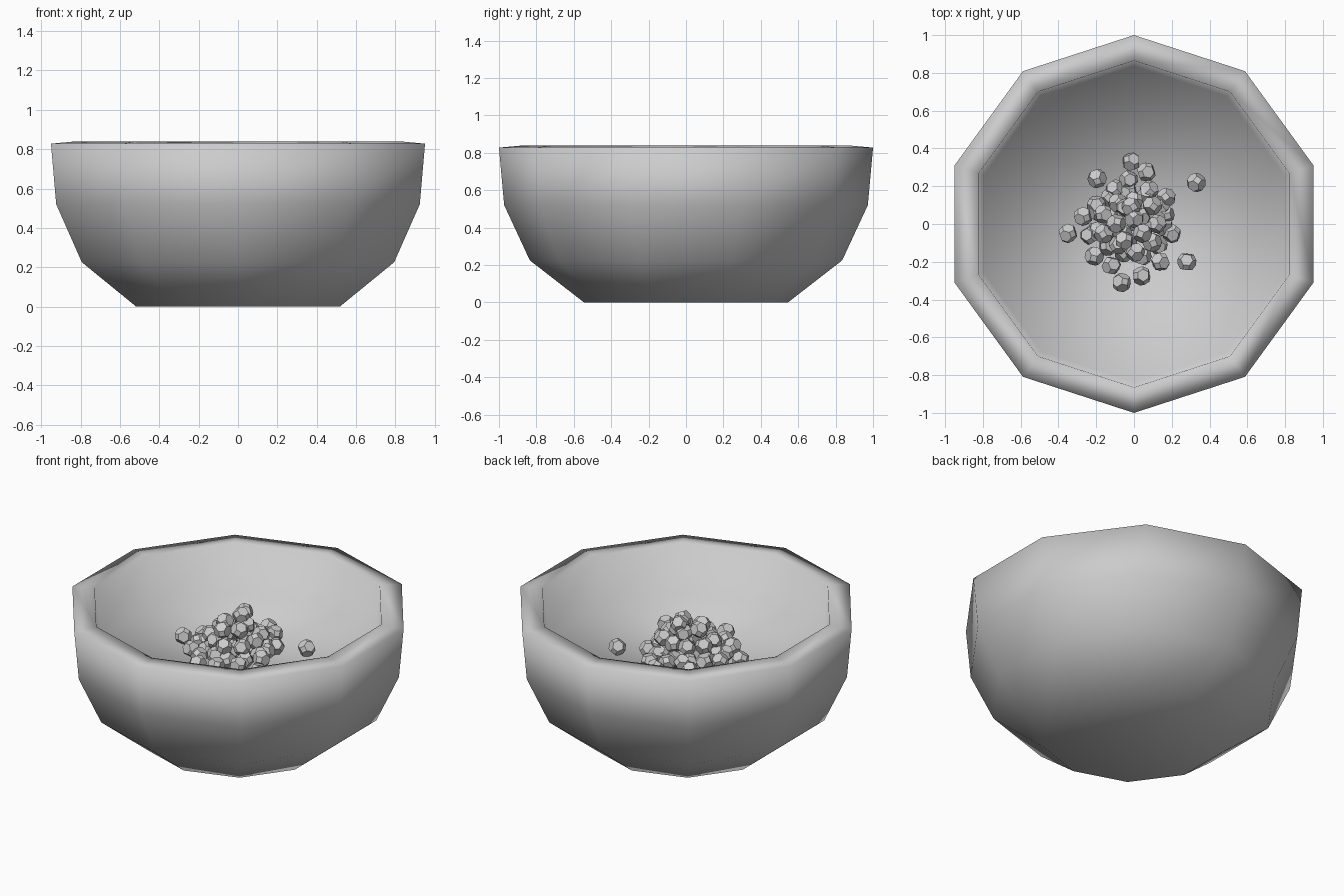
import bpy, bmesh, math, random
from mathutils import Vector, Euler
from itertools import permutations, product

if "Cube" in bpy.data.objects:
    bpy.data.objects.remove(bpy.data.objects["Cube"])

random.seed(4)
SIDES = 10

# bowl: ten-sided revolved profile, closed under the base and across the floor
profile = [(0.545, 0.0), (0.835, 0.225), (0.972, 0.52), (1.0, 0.828),
           (0.865, 0.84), (0.835, 0.53)]
bm = bmesh.new()
rings = []
for r, z in profile:
    ring = []
    for i in range(SIDES):
        a = math.pi / 2 + math.tau * i / SIDES
        ring.append(bm.verts.new((r * math.cos(a), r * math.sin(a), z)))
    rings.append(ring)
for lo, hi in zip(rings, rings[1:]):
    for i in range(SIDES):
        j = (i + 1) % SIDES
        bm.faces.new((lo[i], lo[j], hi[j], hi[i]))
bm.faces.new(rings[0][::-1])
bm.faces.new(rings[-1])
bmesh.ops.recalc_face_normals(bm, faces=bm.faces)
for f in bm.faces:
    f.smooth = True
mesh = bpy.data.meshes.new("bowl")
bm.to_mesh(mesh)
bm.free()
bpy.context.collection.objects.link(bpy.data.objects.new("bowl", mesh))

# pellet: small flat-faced truncated octahedron shared by the whole pile
R = 0.052
bm = bmesh.new()
corners = {p for s, t in product((1, -1), (2, -2)) for p in permutations((0, s, t))}
for p in sorted(corners):
    bm.verts.new(Vector(p).normalized() * R)
bmesh.ops.convex_hull(bm, input=bm.verts)
bmesh.ops.dissolve_limit(bm, angle_limit=0.05, verts=bm.verts, edges=bm.edges)
pellet = bpy.data.meshes.new("pellet")
bm.to_mesh(pellet)
bm.free()


def add_pellet(x, y, z):
    ob = bpy.data.objects.new("pellet", pellet)
    ob.location = (x, y, z)
    ob.rotation_euler = Euler([random.uniform(0, math.tau) for _ in range(3)])
    bpy.context.collection.objects.link(ob)


# loose pellets around the edge of the pile
base = 0.576
for x, y in [(-0.015, 0.33), (0.065, 0.275), (-0.195, 0.24), (0.33, 0.22), (-0.03, 0.235),
             (-0.1, 0.185), (0.08, 0.18), (0.17, 0.14), (-0.2, 0.1), (-0.27, 0.04),
             (-0.35, -0.05), (0.2, -0.05), (0.28, -0.2), (0.14, -0.2), (0.04, -0.275),
             (-0.065, -0.31), (-0.12, -0.22), (-0.21, -0.17), (0.165, 0.05), (-0.235, -0.06)]:
    add_pellet(x, y, base)

# heaped layers: ring radius, count, height
for r, n, z in [(0.0, 1, base), (0.09, 6, base), (0.17, 11, base),
                (0.055, 3, 0.65), (0.14, 9, 0.645), (0.08, 5, 0.71)]:
    start = random.uniform(0, math.tau)
    for i in range(n):
        a = start + math.tau * i / n
        rr = r + random.uniform(-0.015, 0.015)
        add_pellet(rr * math.cos(a) - 0.02, rr * math.sin(a), z + random.uniform(-0.008, 0.008))

# top of the heap
add_pellet(-0.015, 0.09, 0.765)
add_pellet(0.0, 0.03, 0.77)
